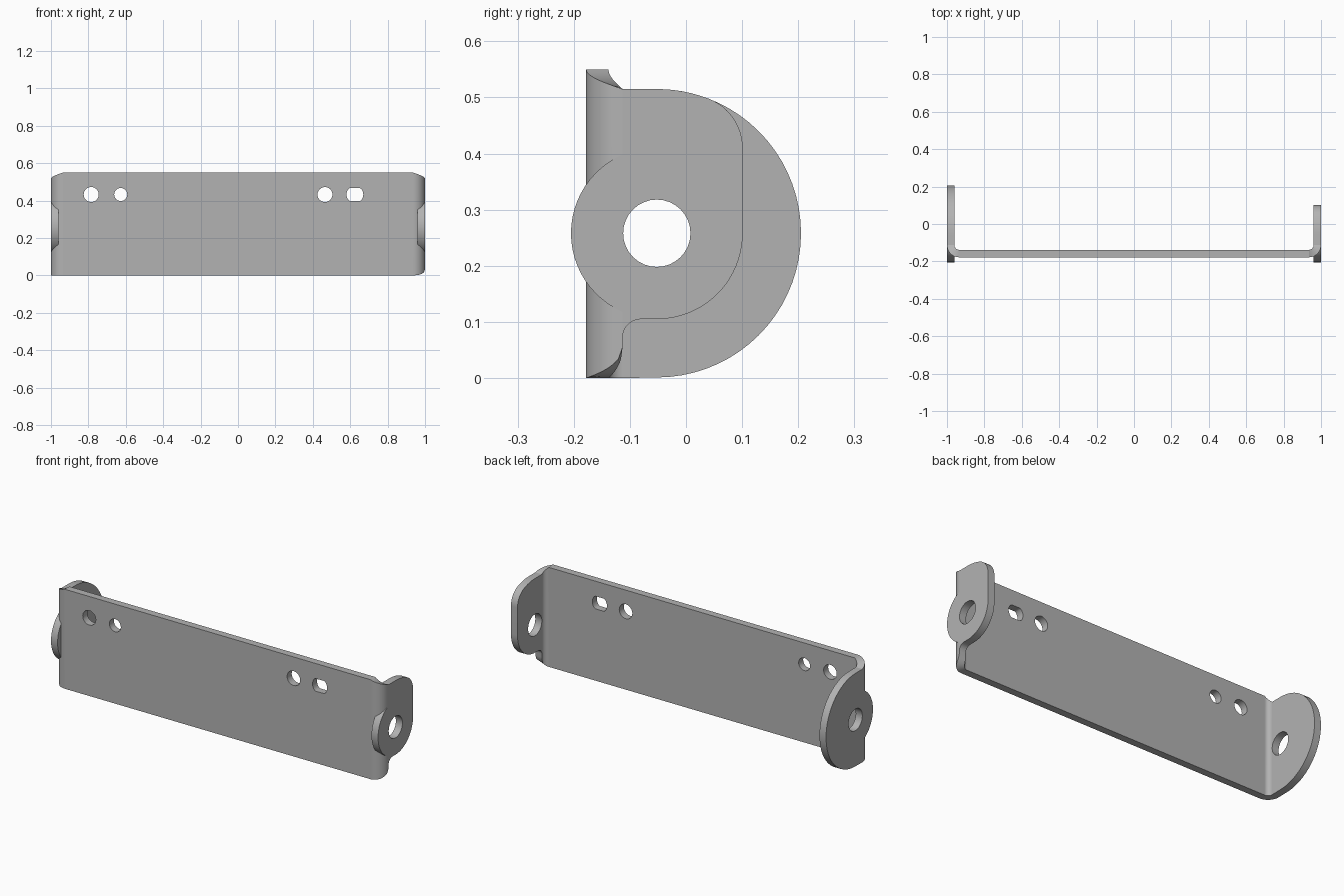
import bpy, bmesh
from math import sin, cos, pi, radians
from mathutils import Vector

if "Cube" in bpy.data.objects:
    bpy.data.objects.remove(bpy.data.objects["Cube"])

THICK, R_OUT, R_IN = 0.04, 0.065, 0.025
HEIGHT, EDGE = 0.55, 0.515           # plate height, flange top
BEND_X, BEND_Y = 0.935, -0.113       # bend axis
EYE = (-0.052, 0.258)                # pivot centre on the flanges (y, z)

steel = bpy.data.materials.new("grey_steel")
steel.use_nodes = True
grey = (0.45, 0.45, 0.45, 1)
steel.diffuse_color = grey
steel.node_tree.nodes["Principled BSDF"].inputs["Base Color"].default_value = grey


def arc(c, r, a0, a1, n=16):
    angles = [radians(a0 + (a1 - a0) * i / n) for i in range(n + 1)]
    return [(c[0] + r * cos(a), c[1] + r * sin(a)) for a in angles]


def circle(c, r, n=32):
    return arc(c, r, 0, 360, n)[:-1]


def finish(name, bm):
    bmesh.ops.recalc_face_normals(bm, faces=bm.faces)
    mesh = bpy.data.meshes.new(name)
    bm.to_mesh(mesh)
    bm.free()
    mesh.materials.append(steel)
    ob = bpy.data.objects.new(name, mesh)
    bpy.context.collection.objects.link(ob)
    bpy.ops.object.select_all(action='DESELECT')
    ob.select_set(True)
    bpy.context.view_layer.objects.active = ob
    bpy.ops.object.shade_smooth_by_angle(angle=radians(35))


def sheet(name, loops, place, offset):
    """Fill an outline with holes and extrude it to sheet thickness."""
    bm = bmesh.new()
    for loop in loops:
        vs = [bm.verts.new(place(*p)) for p in loop]
        for a, b in zip(vs, vs[1:] + vs[:1]):
            bm.edges.new((a, b))
    bmesh.ops.triangle_fill(bm, use_beauty=True, edges=bm.edges[:])
    ext = bmesh.ops.extrude_face_region(bm, geom=bm.faces[:], use_keep_orig=True)
    moved = [g for g in ext["geom"] if isinstance(g, bmesh.types.BMVert)]
    bmesh.ops.translate(bm, verts=moved, vec=Vector(offset))
    finish(name, bm)


def bend(name, side, bottom, n=14):
    """Quarter bend between plate and flange; the top edge slopes down."""
    bm = bmesh.new()
    rings = []
    for i in range(n + 1):
        t = i / n
        a = t * pi / 2
        top, low = HEIGHT - (HEIGHT - EDGE) * t, bottom(t)
        ring = [(R_OUT, low), (R_OUT, top), (R_IN, top), (R_IN, low)]
        rings.append([bm.verts.new((side * (BEND_X + r * sin(a)), BEND_Y - r * cos(a), z))
                      for r, z in ring])
    for p, q in zip(rings, rings[1:]):
        for k in range(4):
            m = (k + 1) % 4
            bm.faces.new((p[k], p[m], q[m], q[k]))
    bm.faces.new(rings[0])
    bm.faces.new(rings[-1])
    finish(name, bm)


# Back plate with three round holes and one flat-sided hole
HOLE_Z = 0.432
slot = [(x, max(HOLE_Z - 0.035, min(HOLE_Z + 0.035, z)))
        for x, z in circle((0.625, HOLE_Z), 0.045)]
clean_slot = [p for i, p in enumerate(slot)
              if not (p[1] == slot[i - 1][1] == slot[(i + 1) % len(slot)][1])]
plate = [(-BEND_X, 0), (BEND_X, 0), (BEND_X, HEIGHT), (-BEND_X, HEIGHT)]
sheet("main_plate",
      [plate, circle((-0.785, HOLE_Z), 0.04), circle((-0.627, HOLE_Z), 0.035),
       circle((0.465, HOLE_Z), 0.04), clean_slot],
      lambda x, z: (x, BEND_Y - R_OUT, z), (0, THICK, 0))

# Bends
bend("left_bend", 1, lambda t: 0.055 * (1 - (1 - t * t) ** 0.5))
bend("right_bend", -1, lambda t: 0.0)

# Flanges share a round lobe that pokes out in front of the bend
lobe = arc(EYE, 0.153, 246.5, 113.5, 24)
eye_hole = circle(EYE, 0.06)
left_outline = ([(BEND_Y, EDGE)]
                + arc(EYE, 0.257, 90, 68.8, 6)
                + arc((0.007, 0.41), 0.094, 68.8, 0, 12)[1:]
                + arc(EYE, 0.153, 0, -90, 20)
                + arc((-0.08, 0.072), 0.033, 90, 180, 8)
                + lobe)
right_outline = ([(BEND_Y, EDGE)]
                 + arc(EYE, 0.257, 90, -90, 36)
                 + [(BEND_Y, 0)] + lobe)
for name, side, outline in (("left_flange", 1, left_outline),
                            ("right_flange", -1, right_outline)):
    sheet(name, [outline, eye_hole],
          lambda y, z: (side, y, z), (-side * THICK, 0, 0))
